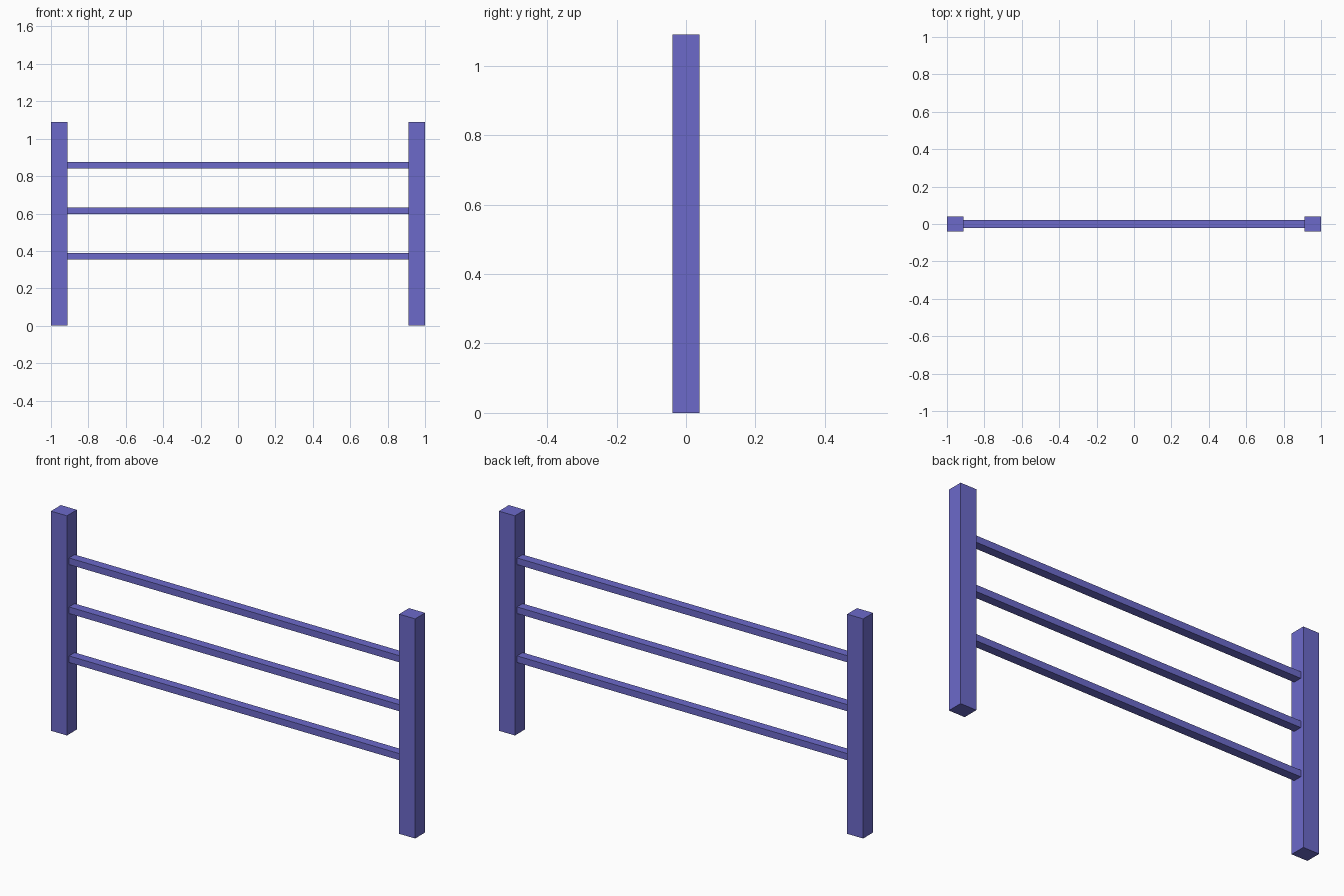
import bpy

if "Cube" in bpy.data.objects:
    bpy.data.objects.remove(bpy.data.objects["Cube"])

paint = bpy.data.materials.new("violet_blue_paint")
paint.diffuse_color = (0.150, 0.144, 0.590, 1.0)
paint.use_nodes = True
paint.node_tree.nodes["Principled BSDF"].inputs["Base Color"].default_value = paint.diffuse_color


def box(name, lo, hi):
    """Axis-aligned box between two corners."""
    bpy.ops.mesh.primitive_cube_add(size=1, location=[(a + b) / 2 for a, b in zip(lo, hi)])
    ob = bpy.context.object
    ob.name = name
    ob.scale = [b - a for a, b in zip(lo, hi)]
    bpy.ops.object.transform_apply(location=False, rotation=False, scale=True)
    ob.data.materials.append(paint)
    return ob


POST_W, POST_D, POST_H = 0.088, 0.078, 1.09
RAIL_D, RAIL_H = 0.044, 0.033
inner = 1 - POST_W

# Two upright posts
box("left_post", (-1, -POST_D / 2, 0), (-inner, POST_D / 2, POST_H))
box("right_post", (inner, -POST_D / 2, 0), (1, POST_D / 2, POST_H))

# Three evenly spaced rails between the posts
for name, z in (("lower_rail", 0.372), ("middle_rail", 0.615), ("upper_rail", 0.858)):
    box(name, (-inner, -RAIL_D / 2, z - RAIL_H / 2), (inner, RAIL_D / 2, z + RAIL_H / 2))
